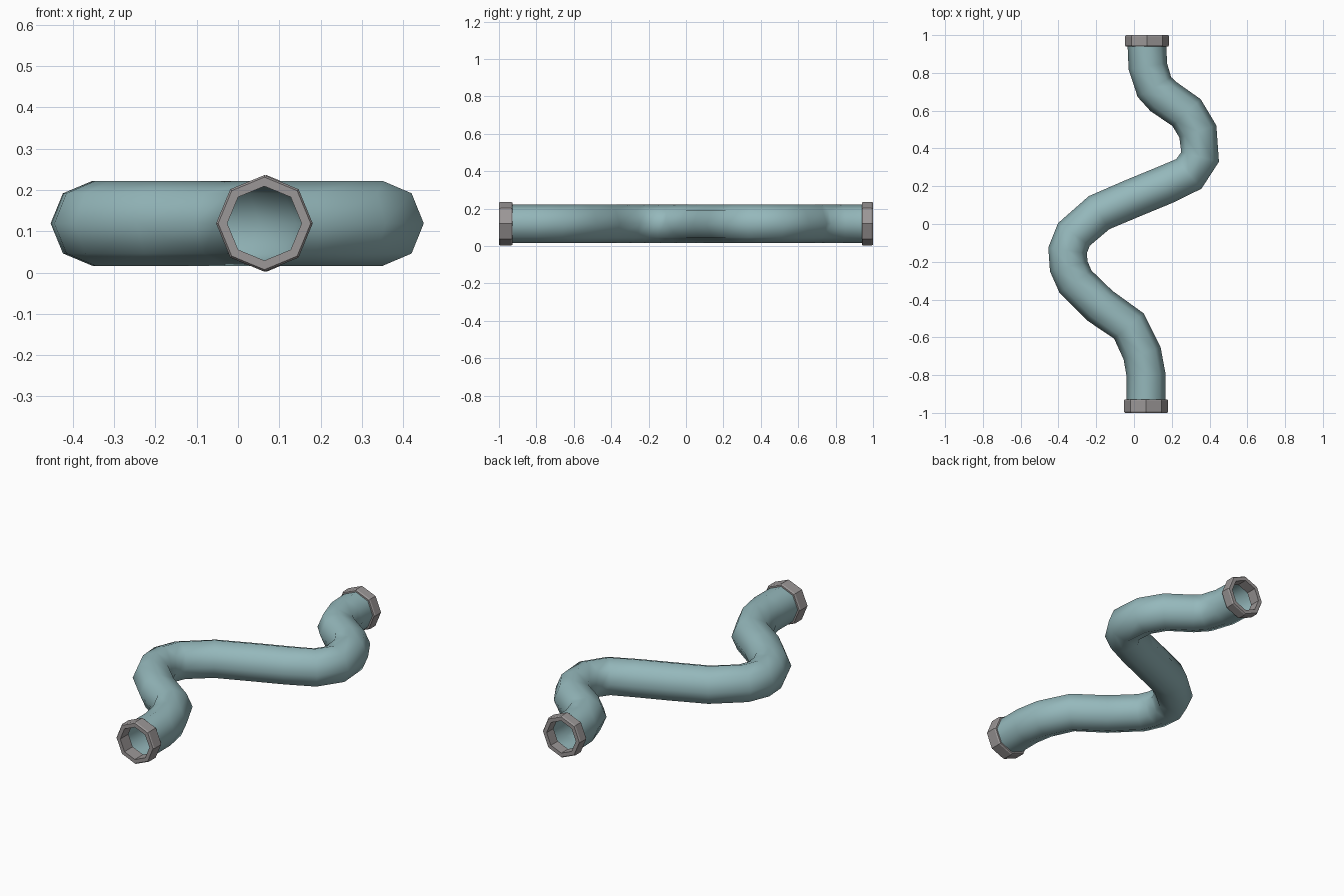
import bpy, bmesh, math
from mathutils import Vector

if "Cube" in bpy.data.objects:
    bpy.data.objects.remove(bpy.data.objects["Cube"], do_unlink=True)

SIDES = 8
AXIS_Z = 0.119
UP = Vector((0, 0, 1))


def material(name, color):
    m = bpy.data.materials.new(name)
    m.use_nodes = True
    m.diffuse_color = color
    m.node_tree.nodes["Principled BSDF"].inputs["Base Color"].default_value = color
    return m


def loft(name, sections, mat, closed, angle):
    """Skin octagonal sections given as (centre, outward side vector, radius)."""
    bm = bmesh.new()
    loops = []
    for centre, side, radius in sections:
        turns = [math.tau * i / SIDES for i in range(SIDES)]
        loops.append([bm.verts.new(centre + radius * (side * math.cos(a) + UP * math.sin(a)))
                      for a in turns])
    pairs = list(zip(loops, loops[1:]))
    if closed:
        pairs.append((loops[-1], loops[0]))
    for a, b in pairs:
        for i in range(SIDES):
            j = (i + 1) % SIDES
            bm.faces.new((a[i], a[j], b[j], b[i]))
    mesh = bpy.data.meshes.new(name)
    bm.to_mesh(mesh)
    bm.free()
    mesh.materials.append(mat)
    obj = bpy.data.objects.new(name, mesh)
    bpy.context.collection.objects.link(obj)
    bpy.ops.object.select_all(action='DESELECT')
    obj.select_set(True)
    bpy.context.view_layer.objects.active = obj
    bpy.ops.object.shade_smooth_by_angle(angle=math.radians(angle))
    return obj


teal = material("pale_teal", (0.30, 0.48, 0.50, 1))
grey = material("warm_grey", (0.33, 0.31, 0.31, 1))

# Winding pipe: centre line from front to back
path = [(0.064, -0.97), (0.064, -0.80), (0.043, -0.685), (-0.027, -0.54),
        (-0.18, -0.433), (-0.31, -0.305), (-0.345, -0.225), (-0.352, -0.14),
        (-0.318, -0.055), (-0.185, 0.06), (-0.01, 0.135), (0.16, 0.205),
        (0.29, 0.265), (0.35, 0.355), (0.338, 0.49), (0.278, 0.59),
        (0.155, 0.675), (0.108, 0.725), (0.073, 0.835), (0.068, 0.97)]
points = [Vector((x, y, AXIS_Z)) for x, y in path]
sections = []
for i, p in enumerate(points):
    before = (p - points[i - 1]).normalized() if i else UP * 0
    after = (points[i + 1] - p).normalized() if i + 1 < len(points) else UP * 0
    tangent = (before + after).normalized()
    sections.append((p, tangent.cross(UP), 0.103))
loft("winding_pipe", sections, teal, False, 60)

# End collars: bevelled ring profile as (radius, depth from the open end)
for name, x, end, facing, depth in (("front_collar", 0.064, -1, 1, 0.072),
                                    ("back_collar", 0.069, 1, -1, 0.06)):
    profile = [(0.09, 0), (0.112, 0), (0.117, 0.007), (0.117, depth - 0.007),
               (0.112, depth), (0.09, depth)]
    ring = [(Vector((x, end + facing * d, AXIS_Z)), Vector((facing, 0, 0)), r)
            for r, d in profile]
    loft(name, ring, grey, True, 30)

# Point the faces of every part outward
for obj in bpy.context.collection.objects:
    if obj.type == 'MESH' and obj.name in ("winding_pipe", "front_collar", "back_collar"):
        bm = bmesh.new()
        bm.from_mesh(obj.data)
        bmesh.ops.recalc_face_normals(bm, faces=bm.faces)
        bm.to_mesh(obj.data)
        bm.free()
